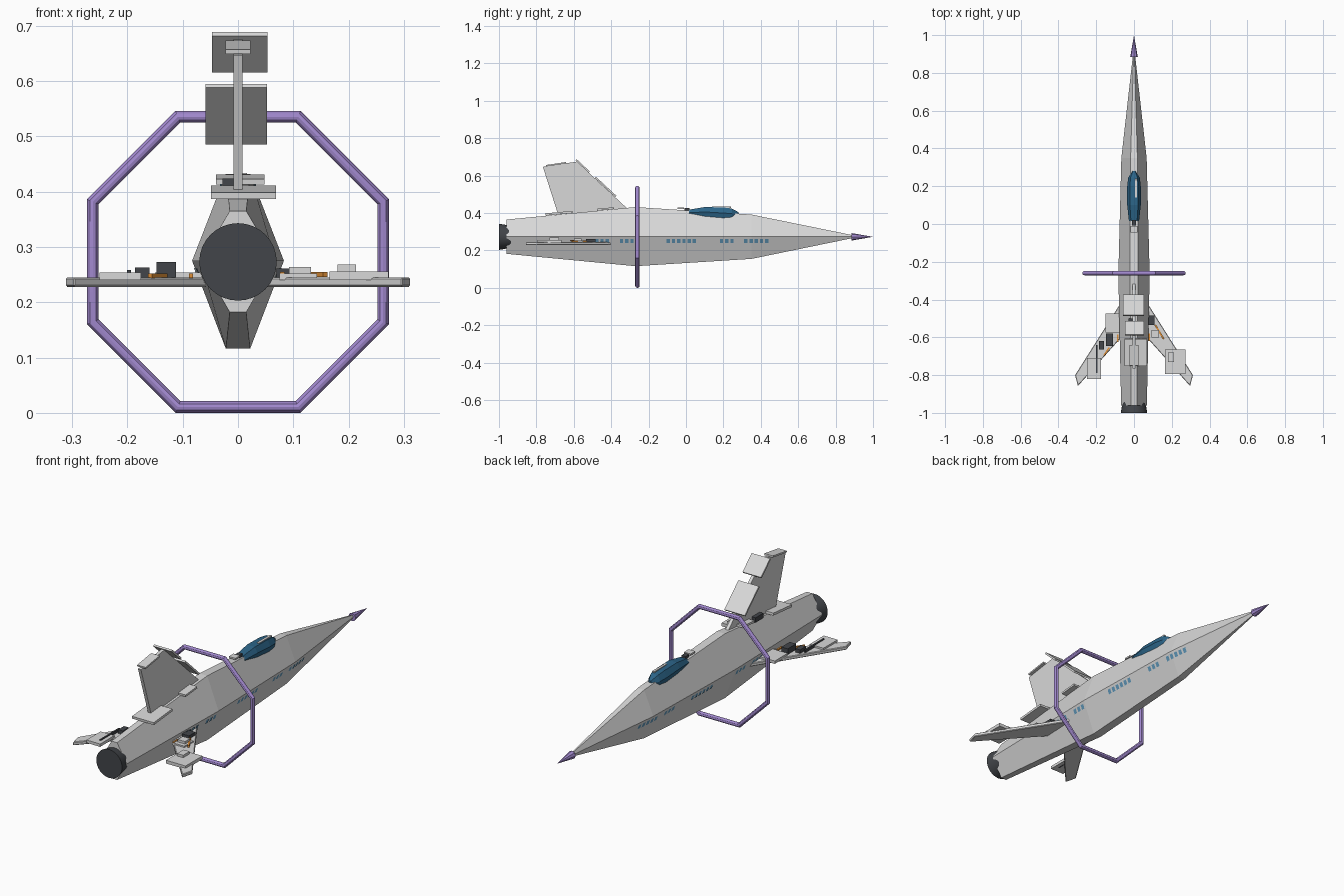
import bpy, bmesh, math
from mathutils import Vector, Matrix

if "Cube" in bpy.data.objects:
    bpy.data.objects.remove(bpy.data.objects["Cube"])


def material(name, rgb):
    m = bpy.data.materials.new(name)
    m.diffuse_color = (*rgb, 1)
    m.use_nodes = True
    m.node_tree.nodes["Principled BSDF"].inputs["Base Color"].default_value = m.diffuse_color
    return m


GREY = material("hull_grey", (0.69, 0.69, 0.69))
DARK = material("dark_grey", (0.055, 0.06, 0.068))
PURPLE = material("purple", (0.36, 0.25, 0.62))
BLUE = material("canopy_blue", (0.025, 0.13, 0.25))
GLASS = material("window_blue", (0.12, 0.32, 0.5))
ORANGE = material("orange", (0.75, 0.28, 0.04))


def make(name, verts, faces, mat, fix=True):
    bm = bmesh.new()
    vs = [bm.verts.new(v) for v in verts]
    for f in faces:
        bm.faces.new([vs[i] for i in f])
    if fix:
        bmesh.ops.recalc_face_normals(bm, faces=bm.faces)
    me = bpy.data.meshes.new(name)
    bm.to_mesh(me)
    bm.free()
    me.materials.append(mat)
    ob = bpy.data.objects.new(name, me)
    bpy.context.collection.objects.link(ob)
    return ob


def loft(name, rings, mat):
    n = len(rings[0])
    verts = [v for r in rings for v in r]
    faces = [[k * n + i, k * n + (i + 1) % n, (k + 1) * n + (i + 1) % n, (k + 1) * n + i]
             for k in range(len(rings) - 1) for i in range(n)]
    faces += [list(range(n)), list(range(len(verts) - n, len(verts)))]
    return make(name, verts, faces, mat)


def block(name, center, size, mat, tilt=0, yaw=0):
    rot = Matrix.Rotation(yaw, 3, 'Z') @ Matrix.Rotation(tilt, 3, 'X')
    ring = lambda z: [Vector(center) + rot @ Vector((a * size[0] / 2, b * size[1] / 2, z * size[2] / 2))
                      for a, b in ((-1, -1), (1, -1), (1, 1), (-1, 1))]
    return loft(name, [ring(-1), ring(1)], mat)


def span(name, x0, x1, y0, y1, z0, z1, mat=GREY):
    return block(name, ((x0 + x1) / 2, (y0 + y1) / 2, (z0 + z1) / 2),
                 (x1 - x0, y1 - y0, z1 - z0), mat)


# Hull: six-sided sections (y, half width, flat half width, bottom z, top z)
MID = 0.275
HULL = [(-0.96, 0.068, 0.015, 0.182, 0.365), (-0.27, 0.083, 0.022, 0.116, 0.432),
        (0.35, 0.067, 0.018, 0.155, 0.392), (0.90, 0.005, 0.002, 0.268, 0.280)]
loft("hull", [[(-f, y, zb), (f, y, zb), (w, y, MID), (f, y, zt), (-f, y, zt), (-w, y, MID)]
              for y, w, f, zb, zt in HULL], GREY)

# Nose spike and engine bell
def cone(name, y0, r0, y1, r1, n, mat):
    bpy.ops.mesh.primitive_cone_add(vertices=n, radius1=r0, radius2=r1, depth=y1 - y0,
                                    location=(0, (y0 + y1) / 2, 0.273), rotation=(-math.pi / 2, 0, 0))
    ob = bpy.context.object
    ob.name = name
    ob.data.materials.append(mat)
    return ob


cone("nose_spike", 0.885, 0.02, 1.0, 0, 8, PURPLE)
cone("engine_bell", -1.0, 0.07, -0.93, 0.058, 32, DARK)
bpy.ops.object.shade_smooth_by_angle()

# Eight-sided ring round the hull
bpy.ops.mesh.primitive_torus_add(major_segments=8, minor_segments=12, major_radius=0.284,
                                 minor_radius=0.0115, location=(0, -0.26, 0.273),
                                 rotation=(math.pi / 2, math.pi / 8, 0))
ring = bpy.context.object
ring.name = "drive_ring"
ring.data.materials.append(PURPLE)
bpy.ops.object.shade_smooth_by_angle()

# Canopy: (y, half width, bottom z, top z)
CANOPY = [(0.016, 0.027, 0.385, 0.418), (0.10, 0.036, 0.38, 0.432), (0.20, 0.036, 0.37, 0.43),
          (0.245, 0.031, 0.37, 0.424), (0.28, 0.009, 0.38, 0.405)]
loft("canopy", [[(-w * 0.8, y, a), (w * 0.8, y, a), (w, y, a * 0.5 + b * 0.5), (w * 0.6, y, b),
                 (-w * 0.6, y, b), (-w, y, a * 0.5 + b * 0.5)] for y, w, a, b in CANOPY], BLUE)
span("canopy_frame", 0.004, 0.016, 0.14, 0.24, 0.428, 0.434)
span("spine_box", -0.011, 0.011, -0.008, 0.02, 0.41, 0.428, DARK)
block("spine_plate", (0, -0.028, 0.427), (0.036, 0.036, 0.008), GREY)


# Windows: thin plates lying on the lower side faces
def hull_x(y, z):
    for (a, *p), (b, *q) in zip(HULL, HULL[1:]):
        if a <= y <= b:
            w, f, zb, _ = [u + (v - u) * (y - a) / (b - a) for u, v in zip(p, q)]
            return w + (f - w) * (MID - z) / (MID - zb) + 0.002


verts, faces = [], []
for start, count in ((-0.505, 4), (-0.345, 3), (-0.095, 6), (0.19, 3), (0.32, 5)):
    for k in range(count):
        y = start + k * 0.028
        for s in (1, -1):
            quad = [(y - 0.009, 0.24), (y + 0.009, 0.24), (y + 0.009, 0.262), (y - 0.009, 0.262)]
            n = len(verts)
            verts += [(s * hull_x(*p), *p) for p in quad]
            faces.append([n, n + 1, n + 2, n + 3][::s])
make("side_windows", verts, faces, GLASS, fix=False)

# Swept wings
WING = [(0.04, -0.37), (0.312, -0.80), (0.297, -0.858), (0.085, -0.62), (0.04, -0.57)]
for s, side in ((1, "right"), (-1, "left")):
    wing = loft(side + "_wing", [[(s * x, y, z) for x, y in WING] for z in (0.228, 0.245)], GREY)
    bev = wing.modifiers.new("bevel", 'BEVEL')
    bev.width = 0.003
    bev.segments = 1

# Equipment on the left wing
span("left_wing_inner_plate", -0.15, -0.065, -0.575, -0.475, 0.24, 0.254)
span("left_wing_outer_plate", -0.25, -0.175, -0.82, -0.71, 0.24, 0.254)
span("left_wing_dark_box", -0.147, -0.112, -0.645, -0.58, 0.24, 0.273, DARK)
span("left_wing_small_box", -0.186, -0.16, -0.665, -0.62, 0.24, 0.263, DARK)
span("left_wing_rail", -0.201, -0.193, -0.79, -0.64, 0.24, 0.258, DARK)
block("left_wing_pipe", (-0.145, -0.675, 0.248), (0.008, 0.05, 0.008), ORANGE, yaw=-0.6)
block("left_wing_root_pipe", (-0.085, -0.605, 0.248), (0.008, 0.04, 0.008), ORANGE)

# Equipment on the right wing
span("right_wing_outer_plate", 0.165, 0.272, -0.795, -0.665, 0.24, 0.256)
span("right_wing_outer_box", 0.18, 0.213, -0.73, -0.68, 0.256, 0.268)
span("right_wing_dark_box", 0.07, 0.108, -0.535, -0.485, 0.24, 0.261, DARK)
span("right_wing_light_box", 0.092, 0.132, -0.60, -0.56, 0.24, 0.264)
span("right_wing_inner_plate", 0.075, 0.143, -0.62, -0.55, 0.24, 0.252)
block("right_wing_pipe", (0.135, -0.572, 0.25), (0.009, 0.088, 0.009), ORANGE, yaw=0.54)
block("right_wing_root_pipe", (0.08, -0.60, 0.25), (0.008, 0.04, 0.01), ORANGE)

# Tail fin with plates along its leading edge, top and base
FIN = [(-0.315, 0.425), (-0.583, 0.675), (-0.765, 0.647), (-0.68, 0.38), (-0.4, 0.38)]
loft("tail_fin", [[(x, y, z) for y, z in FIN] for x in (-0.008, 0.008)], GREY)
SLOPE = -math.atan2(0.25, 0.268)
block("fin_lower_plate", (-0.003, -0.43, 0.54), (0.111, 0.15, 0.009), GREY, tilt=SLOPE)
block("fin_upper_plate", (0.003, -0.553, 0.652), (0.1, 0.097, 0.009), GREY, tilt=SLOPE)
block("fin_top_cap", (0, -0.695, 0.661), (0.046, 0.11, 0.008), GREY, tilt=0.15)
block("fin_base_plate", (0.01, -0.68, 0.399), (0.118, 0.145, 0.012), GREY, tilt=0.09)
block("fin_base_front_plate", (0.004, -0.43, 0.422), (0.088, 0.09, 0.01), GREY, tilt=0.09)
span("fin_base_box", -0.028, -0.008, -0.56, -0.50, 0.40, 0.424, DARK)
